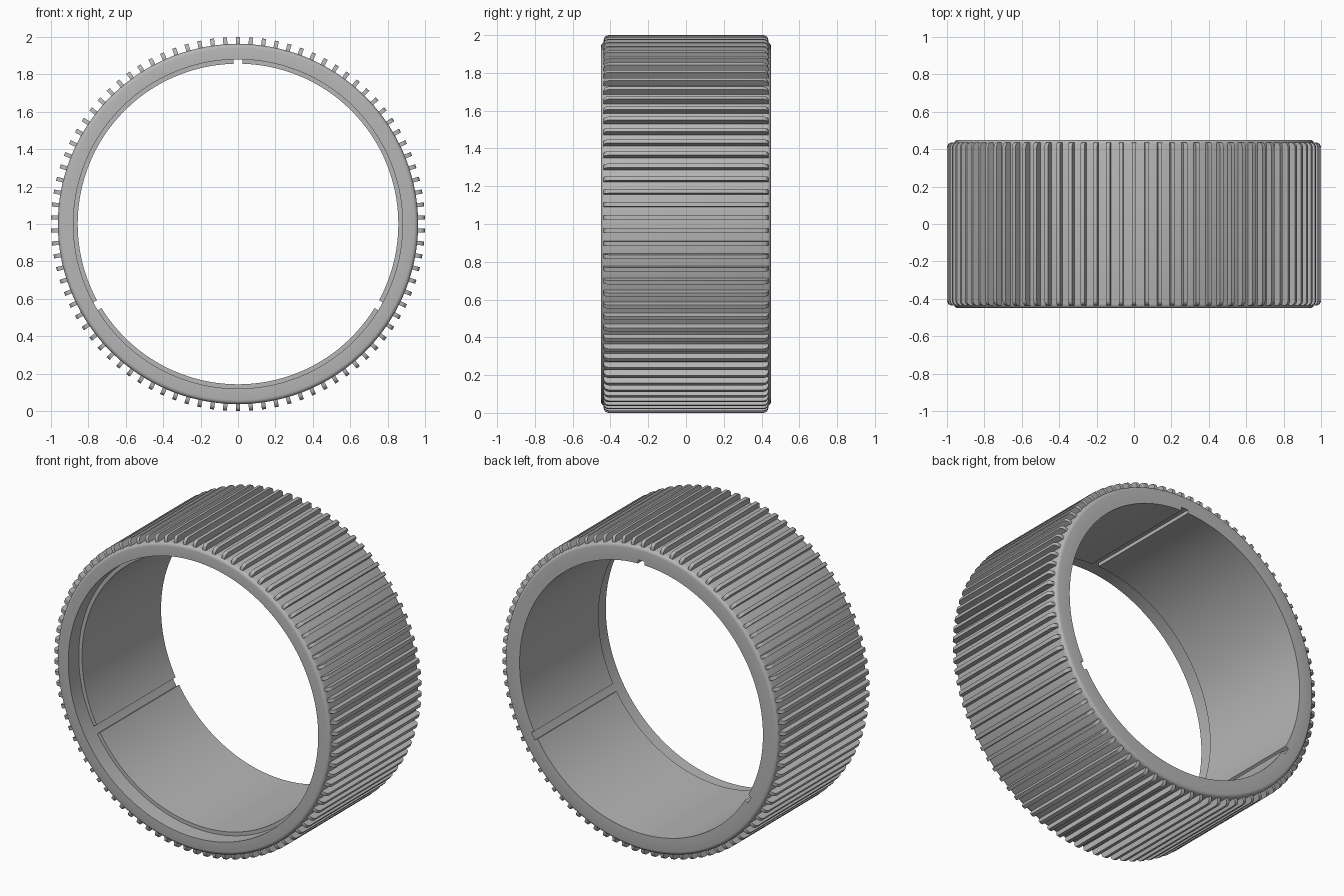
import bpy, bmesh
from math import cos, sin, radians, pi

cube = bpy.data.objects.get("Cube")
if cube:
    bpy.data.objects.remove(cube, do_unlink=True)

# Main dimensions
HALF_WIDTH = 0.45
OUTER_R, RECESS_R, LINER_R = 0.963, 0.88, 0.857
RECESS_Y = -0.345
NOTCH_ANGLES = (90, 210, 330)
NOTCH_HALF = 1.6          # degrees
RIB_COUNT, RIB_WIDTH, RIB_HALF = 90, 0.022, 0.436

grey = bpy.data.materials.new("grey plastic")
grey.use_nodes = True
grey.diffuse_color = (0.47, 0.47, 0.47, 1)
grey.node_tree.nodes["Principled BSDF"].inputs["Base Color"].default_value = grey.diffuse_color


def place(y, radius, angle, side=0.0):
    """Point at a radius around the y axis, shifted sideways along the rim."""
    c, s = cos(angle), sin(angle)
    return (radius * c - side * s, y, 1 + radius * s + side * c)


def rounded(y, r, radius, steps=4):
    """Quarter-round corner pairs (y, r), running from -y end to +y end."""
    left = [(-y + radius * (1 - cos(t)), r - radius * (1 - sin(t)))
            for t in (i * pi / 2 / steps for i in range(steps + 1))]
    return left + [(-a, b) for a, b in reversed(left)]


def finish(bm, name):
    bmesh.ops.remove_doubles(bm, verts=bm.verts, dist=0.00001)
    bmesh.ops.recalc_face_normals(bm, faces=bm.faces)
    mesh = bpy.data.meshes.new(name)
    bm.to_mesh(mesh)
    bm.free()
    mesh.materials.append(grey)
    obj = bpy.data.objects.new(name, mesh)
    bpy.context.collection.objects.link(obj)
    bpy.ops.object.select_all(action="DESELECT")
    obj.select_set(True)
    bpy.context.view_layer.objects.active = obj
    bpy.ops.object.shade_smooth_by_angle(angle=radians(30))
    return obj


# Ring body: revolved profile whose liner drops away at the three notches
stations = []
for n in NOTCH_ANGLES:
    start, end = n - NOTCH_HALF, n + NOTCH_HALF
    stations += [(start, LINER_R), (start, RECESS_R), (n, RECESS_R),
                 (end, RECESS_R), (end, LINER_R)]
    span = 120 - 2 * NOTCH_HALF
    stations += [(end + span * i / 80, LINER_R) for i in range(1, 80)]

bm = bmesh.new()
sections = []
for degrees, liner in stations:
    profile = rounded(HALF_WIDTH, OUTER_R, 0.022) + [
        (HALF_WIDTH, RECESS_R), (HALF_WIDTH, liner), (RECESS_Y, liner),
        (RECESS_Y, RECESS_R), (-HALF_WIDTH, RECESS_R)]
    sections.append([bm.verts.new(place(y, r, radians(degrees))) for y, r in profile])
for k, a in enumerate(sections):
    b = sections[(k + 1) % len(sections)]
    for i in range(len(a)):
        j = (i + 1) % len(a)
        bm.faces.new((a[i], a[j], b[j], b[i]))
finish(bm, "ring_body")

# Grip ribs: round-ended bars around the rim
bm = bmesh.new()
outline = rounded(RIB_HALF, 1.0, 0.026) + [(RIB_HALF, 0.945), (-RIB_HALF, 0.945)]
for k in range(RIB_COUNT):
    angle = pi / 2 + 2 * pi * k / RIB_COUNT
    sides = [[bm.verts.new(place(y, r, angle, s)) for y, r in outline]
             for s in (-RIB_WIDTH / 2, RIB_WIDTH / 2)]
    for ring in sides:
        bm.faces.new(ring)
    a, b = sides
    for i in range(len(a)):
        j = (i + 1) % len(a)
        bm.faces.new((a[i], a[j], b[j], b[i]))
finish(bm, "grip_ribs")
